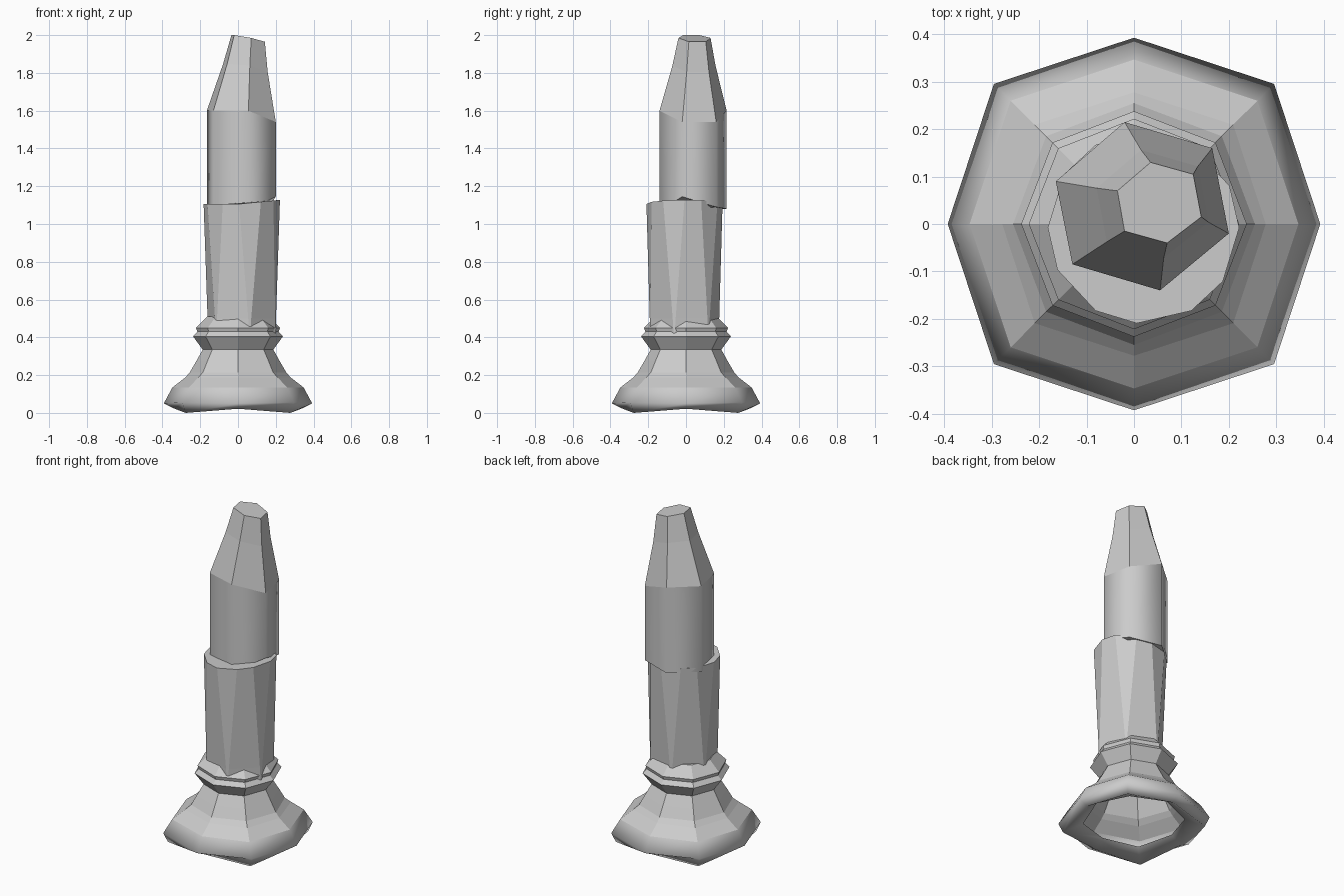
import bpy, bmesh
from math import sin, cos, radians

if "Cube" in bpy.data.objects:
    bpy.data.objects.remove(bpy.data.objects["Cube"])


def loft(name, rings, cap_bottom, cap_top, smooth_bands=()):
    """Skin a list of equal-length rings; chosen bands are smooth shaded."""
    bm = bmesh.new()
    rows = [[bm.verts.new(p) for p in ring] for ring in rings]
    n = len(rows[0])
    for b, (lo, hi) in enumerate(zip(rows, rows[1:])):
        for i in range(n):
            j = (i + 1) % n
            f = bm.faces.new((lo[i], lo[j], hi[j], hi[i]))
            f.smooth = b in smooth_bands
    if cap_bottom:
        bm.faces.new(rows[0][::-1])
    if cap_top:
        bm.faces.new(rows[-1])
    mesh = bpy.data.meshes.new(name)
    bm.to_mesh(mesh)
    bm.free()
    obj = bpy.data.objects.new(name, mesh)
    bpy.context.collection.objects.link(obj)
    return obj


# Octagonal moulded base, open underneath: radius and height on axis / diagonal
profile = [
    (0.27, 0.065, 0.28, 0.05), (0.335, 0.022, 0.392, 0.0),
    (0.393, 0.05, 0.418, 0.055), (0.347, 0.135, 0.368, 0.135),
    (0.278, 0.188, 0.296, 0.188), (0.255, 0.215, 0.262, 0.215),
    (0.222, 0.272, 0.23, 0.272), (0.187, 0.335, 0.192, 0.335),
    (0.238, 0.405, 0.243, 0.405), (0.215, 0.43, 0.22, 0.43),
    (0.222, 0.45, 0.226, 0.45), (0.162, 0.51, 0.166, 0.51),
]
rings = []
for ra, za, rd, zd in profile:
    ring = []
    for k in range(8):
        r, z = (rd, zd) if k % 2 else (ra, za)
        a = radians(45 * k)
        ring.append((r * cos(a), r * sin(a), z))
    rings.append(ring)
loft("octagonal_base", rings, False, True, smooth_bands=(0, 1, 2))

# Lower shaft: hexagon at the foot whose corners widen into chamfers at the top
cx, cy = 0.02, -0.008


def shaft_ring(radius, spread, z, tilt):
    ring = []
    for k in range(6):
        for s in (-1, 1):
            a = radians(-77 + 60 * k + s * spread)
            x = cx + radius * cos(a)
            ring.append((x, cy + radius * sin(a), z + tilt * max(x, 0)))
    return ring


loft("lower_shaft", [shaft_ring(0.187, 1.0, 0.42, 0),
                     shaft_ring(0.187, 2.5, 0.5, 0),
                     shaft_ring(0.202, 17, 1.105, 0.1)], True, True)

# Upper shaft: offset hexagonal prism with uneven ends and a tapered tip
corners = [(-0.165, 0.09), (-0.13, -0.085), (0.055, -0.14),
           (0.2, -0.02), (0.165, 0.16), (-0.02, 0.215)]
foot_z = [1.08, 1.05, 1.07, 1.145, 1.09, 1.08]
shoulder_z = [1.6, 1.6, 1.6, 1.54, 1.54, 1.6]
tip = [(-0.035, 0.07, 2.0), (-0.02, -0.015, 2.0), (0.07, -0.04, 1.985),
       (0.142, 0.015, 1.965), (0.125, 0.105, 1.965), (0.035, 0.13, 1.985)]
foot = [(x, y, z) for (x, y), z in zip(corners, foot_z)]
shoulder = [(x, y, z) for (x, y), z in zip(corners, shoulder_z)]
middle = []
for s, t in zip(shoulder, tip):
    px, py, pz = (s[i] * 0.38 + t[i] * 0.62 for i in range(3))
    middle.append((0.03 + (px - 0.03) * 0.95, 0.04 + (py - 0.04) * 0.95, pz))
loft("upper_shaft", [foot, shoulder, middle, tip], True, True, smooth_bands=(0,))
